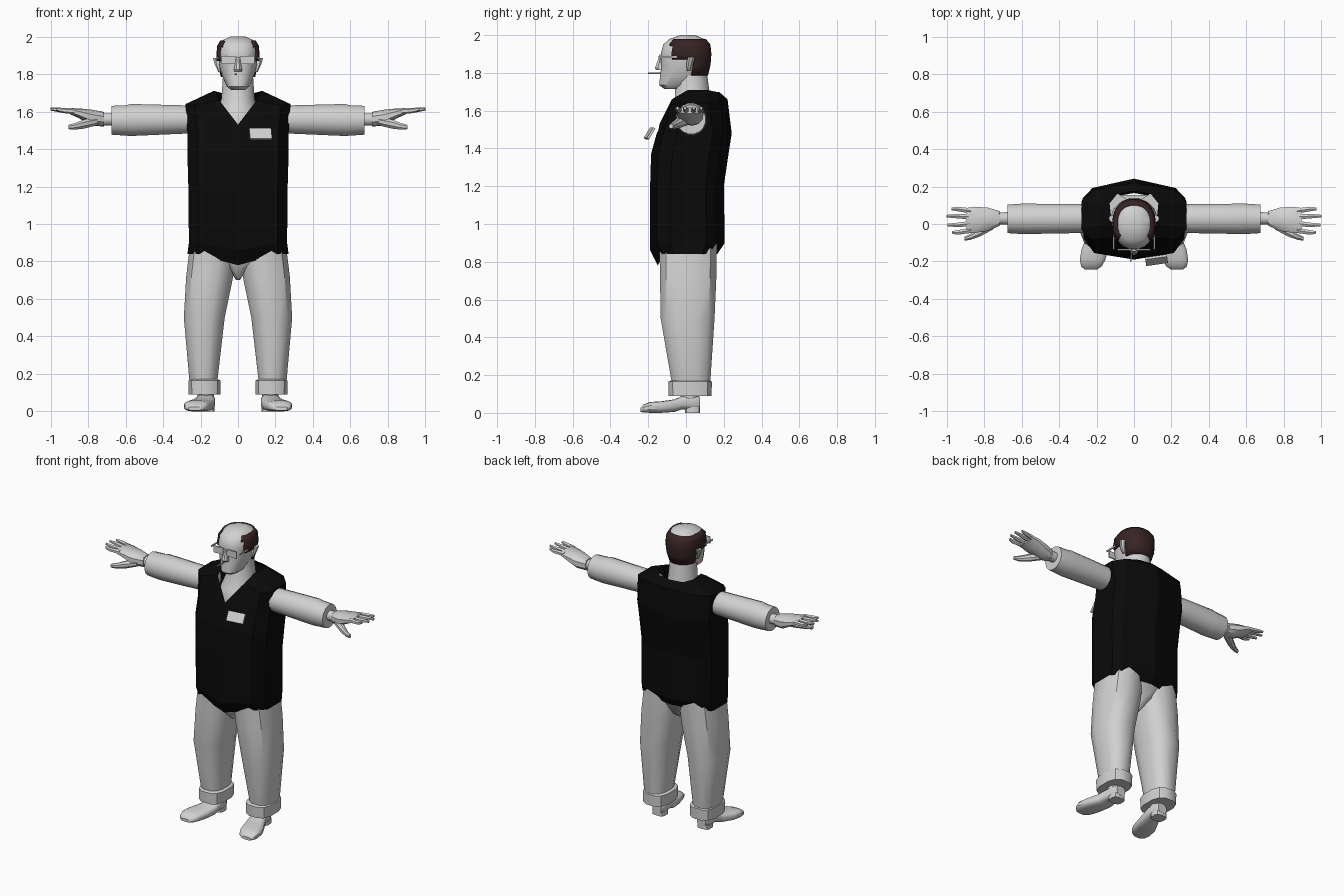
import bpy, bmesh, math
from mathutils import Vector

if "Cube" in bpy.data.objects:
    bpy.data.objects.remove(bpy.data.objects["Cube"])


def material(name, rgb):
    m = bpy.data.materials.new(name)
    m.use_nodes = True
    m.diffuse_color = (*rgb, 1)
    m.node_tree.nodes["Principled BSDF"].inputs["Base Color"].default_value = (*rgb, 1)
    return m


GREY = material("pale grey", (0.64, 0.64, 0.64))
BLACK = material("vest black", (0.003, 0.003, 0.003))
BROWN = material("hair brown", (0.04, 0.017, 0.017))


def finish(name, bm, mat, mirror=False, smooth=True):
    bmesh.ops.recalc_face_normals(bm, faces=bm.faces)
    mesh = bpy.data.meshes.new(name)
    bm.to_mesh(mesh)
    bm.free()
    ob = bpy.data.objects.new(name, mesh)
    bpy.context.collection.objects.link(ob)
    mesh.materials.append(mat)
    if smooth:
        bpy.ops.object.select_all(action="DESELECT")
        ob.select_set(True)
        bpy.context.view_layer.objects.active = ob
        bpy.ops.object.shade_smooth_by_angle(angle=math.radians(35))
    if mirror:
        ob.modifiers.new("mirror", "MIRROR").use_mirror_merge = False
    return ob


def skin_rings(bm, rings, caps=True):
    rows = [[bm.verts.new(p) for p in ring] for ring in rings]
    n = len(rows[0])
    for low, high in zip(rows, rows[1:]):
        for i in range(n):
            j = (i + 1) % n
            bm.faces.new((low[i], low[j], high[j], high[i]))
    if caps:
        bm.faces.new(rows[0])
        bm.faces.new(rows[-1])


def loft(name, axis, rings, mat=GREY, n=16, power=2, mirror=False, caps=True, keep=None):
    """Each ring is (position on axis, low a, high a, low b, high b)."""
    def point(t, a0, a1, b0, b1, i):
        ang = math.tau * (i + 0.5) / n
        c, s = math.cos(ang), math.sin(ang)
        c = math.copysign(abs(c) ** (2 / power), c)
        s = math.copysign(abs(s) ** (2 / power), s)
        a, b = (a0 + a1 + (a1 - a0) * c) / 2, (b0 + b1 + (b1 - b0) * s) / 2
        return {"x": (t, a, b), "y": (a, t, b), "z": (a, b, t)}[axis]

    bm = bmesh.new()
    skin_rings(bm, [[point(*r, i) for i in range(n)] for r in rings], caps)
    if keep:
        drop = [f for f in bm.faces if not keep(f.calc_center_median())]
        bmesh.ops.delete(bm, geom=drop, context="FACES")
    return finish(name, bm, mat, mirror)


def box(name, centre, size, rot=(0, 0, 0), mat=GREY, mirror=False):
    bm = bmesh.new()
    bmesh.ops.create_cube(bm, size=1)
    bmesh.ops.scale(bm, vec=size, verts=bm.verts)
    if mirror:
        bmesh.ops.translate(bm, vec=centre, verts=bm.verts)
    ob = finish(name, bm, mat, mirror, smooth=False)
    if not mirror:
        ob.location, ob.rotation_euler = centre, rot
    return ob


# Vest: half outlines from the back centre to the front centre, then mirrored
def full_ring(half):
    return half + [(-x, y, z) for x, y, z in half[-2:0:-1]]


def body_ring(z, w, front, back, dip=0):
    mid, h = (front + back) / 2, (back - front) / 2
    shape = [(0, 1), (.82, .75), (1, .5), (1, -.45), (.8, -.82), (0, -1)]
    ring = [(w * x, mid + h * y, z) for x, y in shape]
    ring[-1] = (0, front, z - dip)
    return full_ring(ring)


shoulder = [(0, .22, 1.66), (.22, .18, 1.65), (.28, .12, 1.64),
            (.28, -.03, 1.64), (.23, -.08, 1.63), (0, -.145, 1.5)]
collar = [(0, .175, 1.7), (.09, .16, 1.7), (.13, .11, 1.71),
          (.12, .01, 1.71), (.1, -.075, 1.66), (0, -.14, 1.53)]
bm = bmesh.new()
skin_rings(bm, [body_ring(.84, .27, -.15, .165, .06), body_ring(.9, .262, -.19, .205, .04),
                body_ring(1.2, .265, -.19, .2), body_ring(1.37, .27, -.185, .225),
                body_ring(1.48, .27, -.155, .242), full_ring(shoulder), full_ring(collar)],
           caps=False)
finish("vest", bm, BLACK, smooth=False)

# Neck and head
loft("neck", "z", [(1.45, -.13, .13, -.12, .14), (1.54, -.12, .12, -.125, .14),
                   (1.6, -.11, .11, -.105, .14), (1.67, -.09, .09, -.06, .13),
                   (1.82, -.08, .08, -.06, .11)])
profile = [(1.715, .035, -.115, -.02), (1.735, .062, -.143, .05), (1.79, .085, -.138, .105),
           (1.84, .1, -.13, .12), (1.9, .106, -.135, .125), (1.95, .102, -.122, .12),
           (1.98, .085, -.088, .095), (2, .04, -.03, .05)]
loft("head", "z", [(z, -w, w, f, b) for z, w, f, b in profile], n=20, power=2.3)
loft("nose", "z", [(1.815, -.024, .024, -.16, -.11), (1.825, -.024, .024, -.167, -.11),
                   (1.89, -.01, .01, -.142, -.11)], n=8)
loft("ears", "z", [(1.81, .09, .105, .005, .025), (1.85, .09, .125, .0, .04),
                   (1.885, .09, .135, .01, .05)], n=8, mirror=True)


# Hair: a shell round the sides and back, open over the crown and face
def hair_rule(c):
    return c.y > (-.075 if c.z > 1.865 else .035)


g = .01
hair_rows = [(1.785, .085, -.138, .107)] + profile[3:4] + [(1.87, .104, -.13, .123)] + profile[4:7]
hair = loft("hair", "z", [(z, -w - g, w + g, f - g, b + g) for z, w, f, b in hair_rows],
            BROWN, n=32, power=2.3, caps=False, keep=hair_rule)
shell = hair.modifiers.new("thickness", "SOLIDIFY")
shell.thickness, shell.offset = .014, -1

# Glasses and cigarette
box("lenses", (.05, -.138, 1.875), (.075, .008, .045), mirror=True)
box("glasses_bridge", (0, -.142, 1.885), (.03, .008, .008))
box("glasses_temples", (.108, -.06, 1.885), (.006, .15, .01), mirror=True)
loft("cigarette", "y", [(-.2, -.021, -.013, 1.795, 1.803), (-.13, -.014, -.006, 1.795, 1.803)], n=8)

# Name badge floating before the chest
box("badge", (.12, -.193, 1.48), (.118, .014, .066), (math.radians(-32), 0, math.radians(8)))

# Sleeves and wrists
loft("sleeves", "x", [(.2, -.045, .105, 1.485, 1.63), (.3, -.05, .108, 1.48, 1.635),
                      (.57, -.055, .11, 1.468, 1.642), (.6, -.055, .11, 1.47, 1.635),
                      (.675, -.05, .105, 1.475, 1.632)], mirror=True)
loft("wrists", "x", [(.66, -.005, .065, 1.525, 1.592), (.74, -.002, .062, 1.525, 1.592)],
     n=12, mirror=True)

# Hands with four fingers and a thumb
loft("palms", "x", [(.715, -.01, .07, 1.52, 1.598), (.78, -.04, .09, 1.525, 1.61),
                    (.85, -.05, .095, 1.565, 1.617), (.895, -.05, .088, 1.585, 1.618)],
     n=10, power=2.5, mirror=True)
for name, y0, y1, tip in [("little", -.034, -.045, .97), ("ring", .003, -.005, .995),
                          ("middle", .038, .042, 1), ("index", .07, .08, .975)]:
    loft(name + "_fingers", "x", [(.87, y0 - .016, y0 + .016, 1.585, 1.617),
                                  (.94, y1 - .014, y1 + .014, 1.593, 1.62),
                                  (tip, y1 - .008, y1 + .008, 1.605, 1.622)], n=6, mirror=True)
loft("thumbs", "x", [(.75, -.03, .04, 1.525, 1.57), (.82, -.068, -.015, 1.507, 1.56),
                     (.87, -.085, -.05, 1.502, 1.54), (.905, -.09, -.068, 1.505, 1.53)],
     n=8, mirror=True)

# Trousers with turned-up cuffs
loft("pelvis", "z", [(.7, -.01, .01, -.06, .04), (.76, -.05, .05, -.12, .12),
                     (.87, -.24, .24, -.14, .16)], n=12, power=2.5)
loft("trouser_legs", "z", [(.12, .108, .25, -.075, .125), (.17, .107, .262, -.08, .132),
                           (.5, .068, .292, -.138, .155), (.72, .022, .28, -.142, .165),
                           (.9, .005, .258, -.145, .168)], n=12, power=2.5, mirror=True)
loft("cuffs", "z", [(.09, .092, .265, -.095, .138), (.165, .09, .267, -.097, .14),
                    (.172, .105, .255, -.08, .125)], n=12, power=2.8, mirror=True)

# Ankles, shoes turned slightly outward, and heels
loft("ankles", "z", [(.05, .125, .215, -.03, .065), (.12, .13, .22, -.03, .07)], n=12, mirror=True)
loft("shoes", "y", [(.075, .135, .2, .02, .085), (.05, .122, .215, .015, .092),
                    (-.02, .122, .225, .018, .09), (-.06, .122, .245, .005, .072),
                    (-.13, .135, .28, 0, .062), (-.19, .152, .29, 0, .058),
                    (-.225, .17, .283, .002, .045), (-.242, .195, .265, .005, .025)],
     n=16, power=3, mirror=True)
loft("heels", "z", [(0, .125, .215, -.005, .075), (.03, .125, .215, -.005, .075)],
     n=12, power=3.5, mirror=True)
